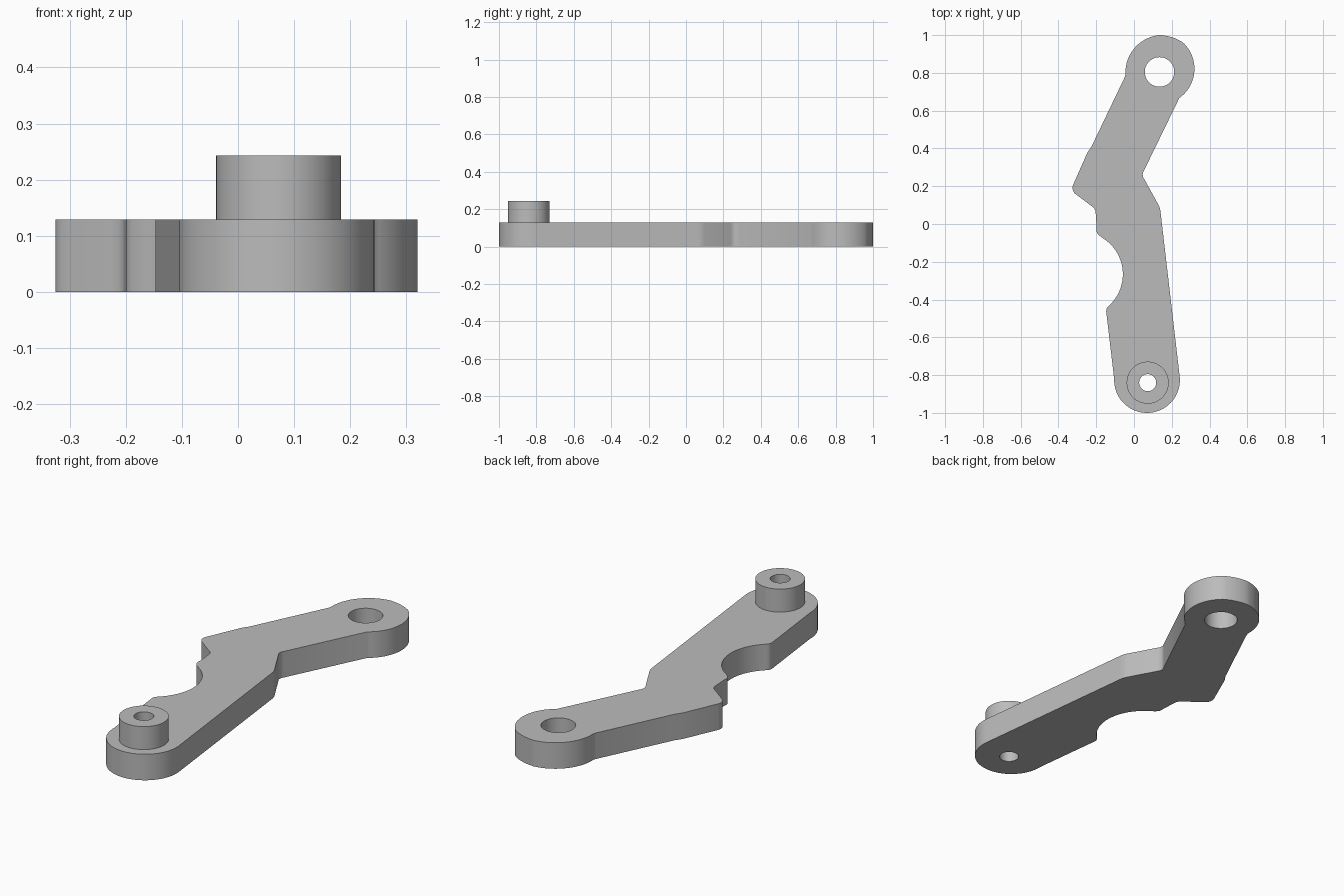
import bpy
import math
from mathutils import Vector
from mathutils.geometry import intersect_line_line_2d

cube = bpy.data.objects.get("Cube")
if cube:
    bpy.data.objects.remove(cube)

THICK, BOSS_TOP = 0.129, 0.243
BIG_EYE, SMALL_EYE = (0.135, 0.805), (0.0725, -0.84)

grey = bpy.data.materials.new("plain grey")
grey.use_nodes = True
grey.diffuse_color = (0.5, 0.5, 0.5, 1)
grey.node_tree.nodes["Principled BSDF"].inputs["Base Color"].default_value = grey.diffuse_color


def arc(a, b, c, n=24):
    """Points of the circular arc from a through b to c."""
    a, b, c = Vector(a), Vector(b), Vector(c)
    m1, m2 = (a + b) / 2, (b + c) / 2
    d1, d2 = (b - a).orthogonal(), (c - b).orthogonal()
    o = intersect_line_line_2d(m1 - d1 * 50, m1 + d1 * 50, m2 - d2 * 50, m2 + d2 * 50)
    r = (a - o).length
    t0, t1, t2 = (math.atan2(p.y - o.y, p.x - o.x) for p in (a, b, c))
    sweep, mid = (t2 - t0) % math.tau, (t1 - t0) % math.tau
    if mid > sweep:
        sweep -= math.tau
    return [(o.x + r * math.cos(t0 + sweep * i / n),
             o.y + r * math.sin(t0 + sweep * i / n)) for i in range(n + 1)]


def ring(centre, r, n=48):
    return [(centre[0] + r * math.cos(math.tau * i / n),
             centre[1] + r * math.sin(math.tau * i / n)) for i in range(n)]


def plate(name, loops, z0, z1):
    """Flat plate bounded by the first loop, with the other loops as holes."""
    curve = bpy.data.curves.new(name, "CURVE")
    curve.dimensions = "2D"
    curve.fill_mode = "BOTH"
    curve.extrude = (z1 - z0) / 2
    for loop in loops:
        spline = curve.splines.new("POLY")
        spline.points.add(len(loop) - 1)
        for point, (x, y) in zip(spline.points, loop):
            point.co = (x, y, 0, 1)
        spline.use_cyclic_u = True
    curve.materials.append(grey)
    obj = bpy.data.objects.new(name, curve)
    obj.location.z = (z0 + z1) / 2
    bpy.context.collection.objects.link(obj)
    bpy.ops.object.select_all(action="DESELECT")
    obj.select_set(True)
    bpy.context.view_layer.objects.active = obj
    bpy.ops.object.convert(target="MESH")
    bpy.ops.object.shade_smooth_by_angle(angle=math.radians(30))


# Bent arm outline, clockwise from the left of the large eye
outline = (
    arc((-0.045, 0.79), (0.005, 0.934), (0.135, 1.0))
    + arc((0.135, 1.0), (0.2, 0.989), (0.257, 0.963), 8)[1:]
    + arc((0.257, 0.963), (0.32, 0.825), (0.24, 0.667))[1:]
    + arc((0.054, 0.285), (0.046, 0.262), (0.055, 0.237), 6)
    + arc((0.13, 0.1), (0.137, 0.083), (0.141, 0.06), 4)
    + arc((0.241, -0.8), (0.07, -1.0), (-0.105, -0.82), 40)
    + arc((-0.147, -0.465), (-0.145, -0.45), (-0.135, -0.435), 5)
    + arc((-0.125, -0.425), (-0.059, -0.27), (-0.165, -0.075))
    + arc((-0.185, -0.06), (-0.196, -0.045), (-0.198, -0.015), 5)
    + arc((-0.203, 0.06), (-0.209, 0.08), (-0.225, 0.095), 5)
    + arc((-0.305, 0.155), (-0.324, 0.18), (-0.321, 0.21), 5)
    + [(-0.247, 0.378), (-0.225, 0.41), (-0.05, 0.775)]
)
plate("arm", [outline, ring(BIG_EYE, 0.078), ring(SMALL_EYE, 0.045)], 0, THICK)

# Hollow boss over the small eye
plate("boss", [ring(SMALL_EYE, 0.1115), ring(SMALL_EYE, 0.045)], THICK, BOSS_TOP)
